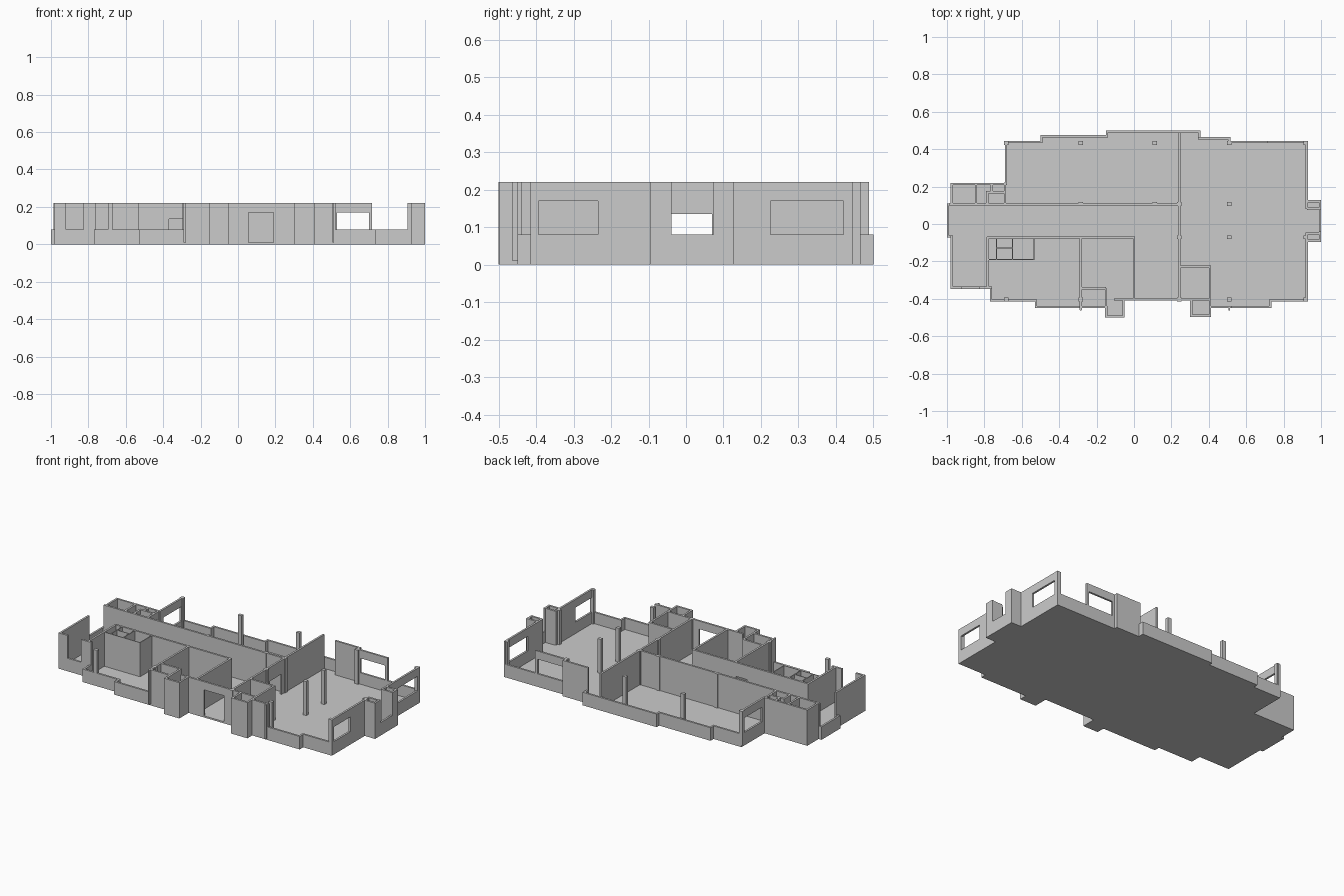
import bpy, bmesh
from mathutils import Vector

if "Cube" in bpy.data.objects:
    bpy.data.objects.remove(bpy.data.objects["Cube"])

T = 0.012            # wall thickness
F, L, H = 0.01, 0.08, 0.22   # floor top, low wall top, full wall top


def box(name, x0, y0, z0, x1, y1, z1):
    bm = bmesh.new()
    bmesh.ops.create_cube(bm, size=1)
    for v in bm.verts:
        v.co = Vector(((x0 + x1) / 2 + v.co.x * (x1 - x0),
                       (y0 + y1) / 2 + v.co.y * (y1 - y0),
                       (z0 + z1) / 2 + v.co.z * (z1 - z0)))
    me = bpy.data.meshes.new(name)
    bm.to_mesh(me)
    bm.free()
    ob = bpy.data.objects.new(name, me)
    bpy.context.collection.objects.link(ob)
    return ob


def wall(name, p, q, top, hole=None, t=T):
    """Axis-aligned wall on a centre line; hole = (start, end, bottom, top)."""
    ax = 0 if abs(q[0] - p[0]) > abs(q[1] - p[1]) else 1
    a, b = sorted((p[ax], q[ax]))
    a, b, c = a - t / 2, b + t / 2, p[1 - ax]

    def piece(s, e, z0, z1):
        if e - s < 1e-4 or z1 - z0 < 1e-4:
            return
        if ax == 0:
            box(name, s, c - t / 2, z0, e, c + t / 2, z1)
        else:
            box(name, c - t / 2, s, z0, c + t / 2, e, z1)

    if not hole:
        piece(a, b, F, top)
        return
    s, e, z0, z1 = hole
    piece(a, s, F, top)
    piece(e, b, F, top)
    piece(s, e, F, z0)
    piece(s, e, z1, top)


# Outer outline, clockwise; the height belongs to the wall leaving each corner
outline = [
    (-.69, .22, H), (-.69, .445, L), (-.50, .445, L), (-.50, .475, L),
    (-.15, .475, L), (-.15, .5, L), (.355, .5, L), (.355, .465, H),
    (.515, .465, H), (.515, .445, H), (.71, .445, L), (.93, .445, H),
    (.93, .128, H), (1, .128, H), (1, .08, L), (1, -.045, H),
    (1, -.095, H), (.93, -.095, H), (.93, -.415, L), (.735, -.415, L),
    (.735, -.45, L), (.515, -.45, H), (.412, -.45, H), (.412, -.497, H),
    (.30, -.497, H), (.30, -.41, H), (-.05, -.41, H), (-.05, -.5, H),
    (-.155, -.5, H), (-.155, -.45, H), (-.285, -.45, L), (-.53, -.45, L),
    (-.53, -.415, L), (-.77, -.415, L), (-.77, -.347, H), (-.82, -.347, L),
    (-.925, -.347, H), (-.98, -.347, H), (-.98, -.073, L), (-1, -.073, L),
    (-1, .11, L), (-.98, .11, H), (-.98, .22, H)]
# Windows and the entrance, keyed by the outline corner they start from
holes = {0: (.245, .42, L, .17), 9: (.53, .70, L, .17),
         11: (.225, .42, L, .17), 17: (-.40, -.235, L, .17),
         25: (.055, .19, F, .17)}

# Floor slab
bm = bmesh.new()
face = bm.faces.new([bm.verts.new((x, y, 0)) for x, y, _ in outline])
ext = bmesh.ops.extrude_face_region(bm, geom=[face])
bmesh.ops.translate(bm, vec=(0, 0, F),
                    verts=[g for g in ext["geom"] if isinstance(g, bmesh.types.BMVert)])
bmesh.ops.recalc_face_normals(bm, faces=bm.faces)
mesh = bpy.data.meshes.new("floor_slab")
bm.to_mesh(mesh)
bm.free()
bpy.context.collection.objects.link(bpy.data.objects.new("floor_slab", mesh))

# Outer walls, inset by half the thickness
pts = [Vector(p[:2]) for p in outline]
n = len(pts)
normals = []
for i in range(n):
    d = (pts[(i + 1) % n] - pts[i]).normalized()
    normals.append(Vector((d.y, -d.x)))
inset = []
for i in range(n):
    a, b = normals[i - 1], normals[i]
    inset.append(pts[i] + (a if (a - b).length < .01 else a + b) * T / 2)
for i in range(n):
    wall("outer_wall", inset[i], inset[(i + 1) % n], outline[i][2], holes.get(i))

# Main partitions: corridor sides, hall divider, room dividers
wall("corridor_wall_back", (-.98, .105), (.24, .105), H)
wall("corridor_wall_front", (-.78, -.072), (0, -.072), H, (-.37, -.295, F, .135))
wall("hall_divider", (.242, -.40), (.242, .482), H, (-.045, .07, F, .135))
partitions = [
    (0, -.40, 0, -.075), (-.285, -.455, -.285, -.075),
    (-.782, -.34, -.782, -.075),
    (.245, -.228, .406, -.228), (.406, -.445, .406, -.228),
    (.25, -.404, .40, -.404), (-.28, -.344, -.155, -.344),
    (-.15, -.445, -.15, -.35), (-.10, -.404, -.06, -.404),
    (-.845, .11, -.845, .21), (-.785, .11, -.785, .17),
    (-.785, .17, -.70, .17), (-.76, .175, -.76, .21), (-.69, .11, -.69, .215),
    (.924, .085, .924, .12), (.93, .082, .99, .082),
    (.924, -.09, .924, -.052), (.93, -.049, .99, -.049)]
for x0, y0, x1, y1 in partitions:
    wall("partition", (x0, y0), (x1, y1), H)

# Thin washroom partitions
for x0, y0, x1, y1 in [(-.735, -.19, -.735, -.075), (-.65, -.19, -.65, -.075),
                       (-.535, -.19, -.535, -.075), (-.735, -.128, -.65, -.128),
                       (-.78, -.19, -.535, -.19)]:
    wall("washroom_partition", (x0, y0), (x1, y1), H, t=.005)

# Column grid
columns = {.433: (-.682, -.285, .112, .51, .917),
           .107: (-.285, .112, .242, .51),
           -.071: (.242, .51, .917),
           -.404: (-.682, -.285, .242, .51, .917)}
for y, xs in columns.items():
    for x in xs:
        box("column", x - .012, y - .01, F, x + .012, y + .01, H)

# Small fins on the front wall
for x in (-.285, .51):
    box("front_fin", x - .004, -.463, F, x + .004, -.445, H)
